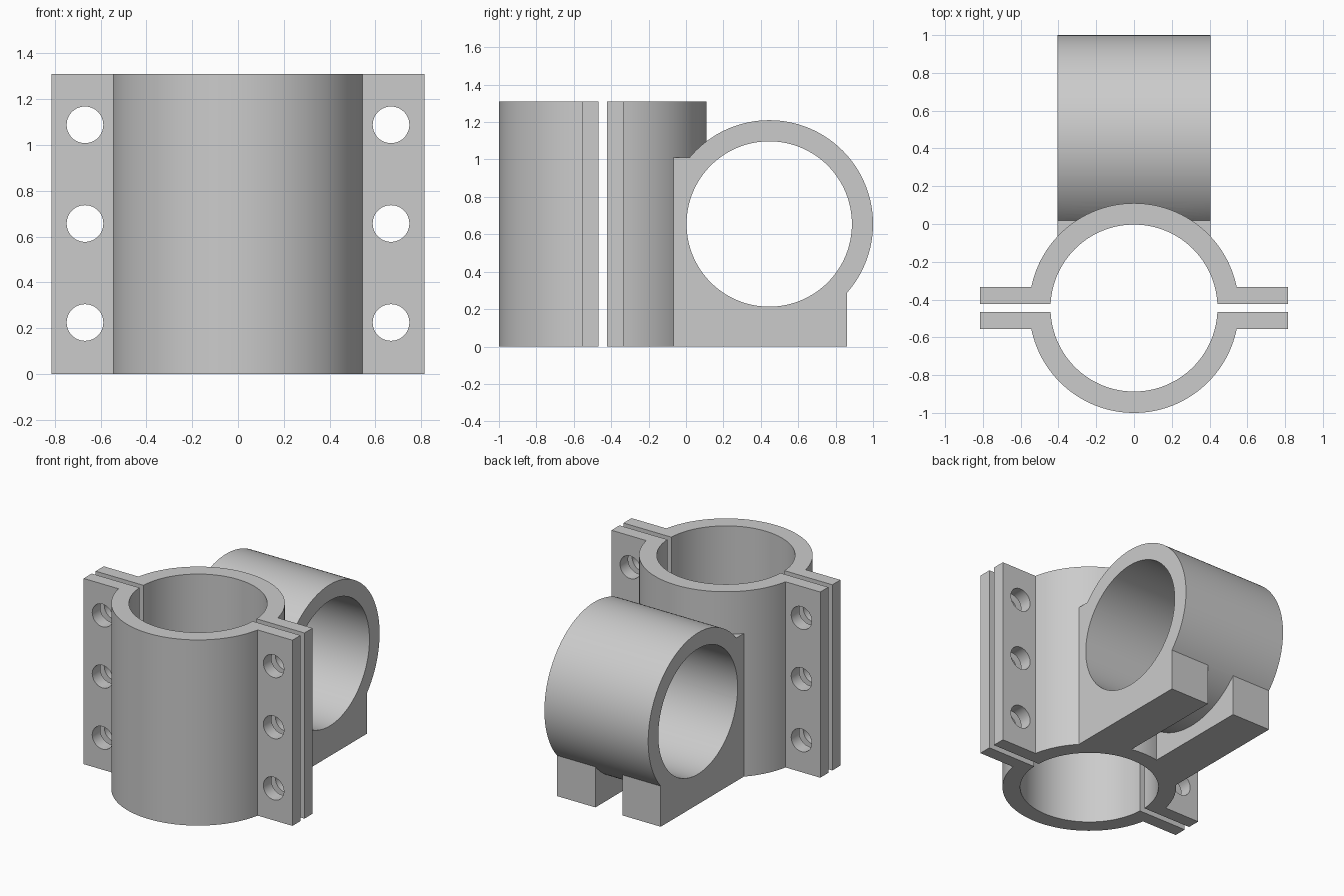
import bpy, bmesh, math
from mathutils import Matrix, Vector

if "Cube" in bpy.data.objects:
    bpy.data.objects.remove(bpy.data.objects["Cube"], do_unlink=True)

OUTER, BORE = 0.555, 0.442
HEIGHT = 1.31
CLAMP_Y, TUBE_Y, TUBE_Z = -0.445, 0.445, 0.655
TUBE_HALF = 0.405

grey = bpy.data.materials.new("plain grey")
grey.use_nodes = True
colour = (0.6, 0.6, 0.6, 1)
grey.diffuse_color = colour
grey.node_tree.nodes["Principled BSDF"].inputs["Base Color"].default_value = colour


def prism(name, points, extrude):
    """Solid made by extruding a planar outline."""
    bm = bmesh.new()
    face = bm.faces.new([bm.verts.new(p) for p in points])
    grown = bmesh.ops.extrude_face_region(bm, geom=[face], use_keep_orig=True)
    moved = [g for g in grown["geom"] if isinstance(g, bmesh.types.BMVert)]
    bmesh.ops.translate(bm, verts=moved, vec=Vector(extrude))
    bmesh.ops.recalc_face_normals(bm, faces=bm.faces)
    return finish(name, bm)


def cylinder(name, radius, length, centre, axis, segments=128):
    bm = bmesh.new()
    turn = {"X": Matrix.Rotation(math.pi / 2, 4, "Y"),
            "Y": Matrix.Rotation(math.pi / 2, 4, "X"),
            "Z": Matrix.Identity(4)}[axis]
    bmesh.ops.create_cone(bm, cap_ends=True, segments=segments, radius1=radius,
                          radius2=radius, depth=length,
                          matrix=Matrix.Translation(centre) @ turn)
    return finish(name, bm)


def finish(name, bm):
    mesh = bpy.data.meshes.new(name)
    bm.to_mesh(mesh)
    bm.free()
    mesh.materials.append(grey)
    obj = bpy.data.objects.new(name, mesh)
    bpy.context.collection.objects.link(obj)
    return obj


def combine(target, tool, operation):
    """Apply a boolean and discard the tool object."""
    mod = target.modifiers.new("join or cut", "BOOLEAN")
    mod.operation, mod.solver, mod.object = operation, "EXACT", tool
    select(target)
    bpy.ops.object.modifier_apply(modifier=mod.name)
    bpy.data.objects.remove(tool, do_unlink=True)


def select(obj):
    bpy.ops.object.select_all(action="DESELECT")
    obj.select_set(True)
    bpy.context.view_layer.objects.active = obj


def clamp_half(name, side):
    """Half disc with two flanges; side is +1 for back, -1 for front."""
    gap, flange, reach = 0.022, 0.112, 0.815
    start = math.asin(flange / OUTER)
    steps = 64
    outline = [(-reach, flange), (-reach, gap), (reach, gap), (reach, flange)]
    for i in range(steps + 1):
        a = start + (math.pi - 2 * start) * i / steps
        outline.append((OUTER * math.cos(a), OUTER * math.sin(a)))
    return prism(name, [(x, CLAMP_Y + side * y, 0) for x, y in outline], (0, 0, HEIGHT))


front = clamp_half("front_clamp", -1)
back = clamp_half("back_clamp_and_tube", 1)

# Horizontal tube and its two supporting legs
tube = cylinder("tube", OUTER, 2 * TUBE_HALF, (0, TUBE_Y, TUBE_Z), "X")
combine(back, tube, "UNION")
leg_outline = [(-0.2, 0), (0.86, 0), (0.86, 0.5), (0.1, 0.5), (0.1, 1.01), (-0.2, 1.01)]
for side in (-1, 1):
    leg = prism("leg", [(side * 0.105, y, z) for y, z in leg_outline], (side * 0.3, 0, 0))
    combine(back, leg, "UNION")

# Bores
combine(back, cylinder("tube_bore", BORE, 1.2, (0, TUBE_Y, TUBE_Z), "X"), "DIFFERENCE")
for half in (front, back):
    bore = cylinder("clamp_bore", BORE, 2, (0, CLAMP_Y, TUBE_Z), "Z")
    combine(half, bore, "DIFFERENCE")

    # Bolt holes through the flanges
    for x in (-0.668, 0.668):
        for z in (0.225, 0.657, 1.088):
            hole = cylinder("bolt_hole", 0.08, 0.4, (x, CLAMP_Y, z), "Y", 48)
            combine(half, hole, "DIFFERENCE")

    select(half)
    bpy.ops.object.shade_smooth_by_angle(angle=math.radians(30))
